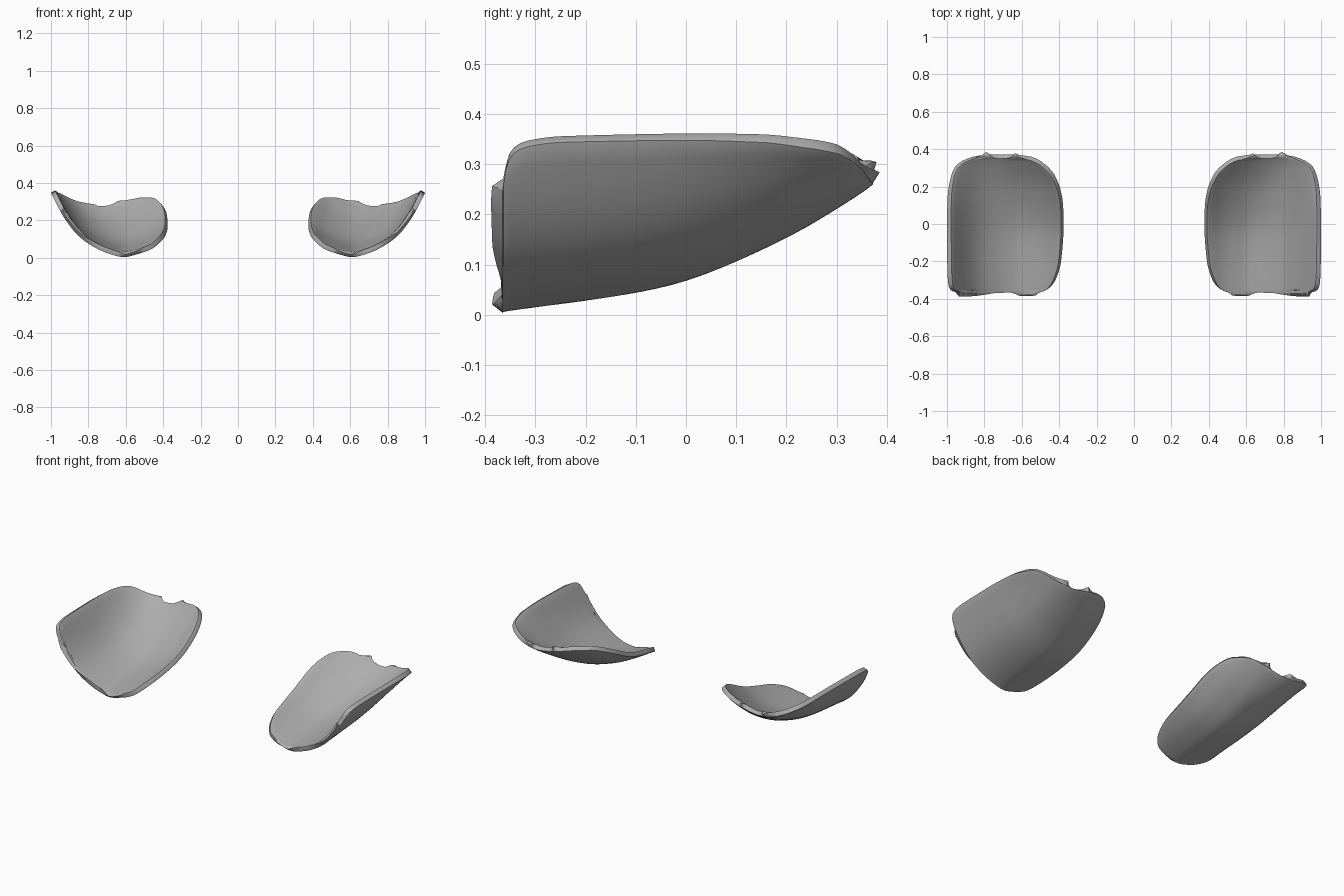
import bpy, bmesh, math

if "Cube" in bpy.data.objects:
    bpy.data.objects.remove(bpy.data.objects["Cube"])


def curve(pts, t):
    """Smooth (monotone cubic) lookup through a few (t, value) points."""
    n = len(pts)
    t = min(max(t, pts[0][0]), pts[-1][0])
    d = [(pts[i + 1][1] - pts[i][1]) / (pts[i + 1][0] - pts[i][0]) for i in range(n - 1)]
    m = [d[0]] + [0 if a * b <= 0 else 2 * a * b / (a + b) for a, b in zip(d, d[1:])] + [d[-1]]
    for i in range(n - 1):
        if t <= pts[i + 1][0]:
            h = pts[i + 1][0] - pts[i][0]
            s = (t - pts[i][0]) / h
            return ((1 + 2 * s) * (1 - s) ** 2 * pts[i][1] + s * (1 - s) ** 2 * h * m[i]
                    + s * s * (3 - 2 * s) * pts[i + 1][1] + s * s * (s - 1) * h * m[i + 1])


# plan outline: inner and outer x for each y
INNER = [(-.365, .52), (-.355, .475), (-.34, .45), (-.30, .42), (-.2, .39), (0, .376),
         (.1, .379), (.18, .392), (.27, .43), (.33, .49), (.36, .55), (.372, .63)]
OUTER = [(-.365, .95), (-.358, .973), (-.345, .986), (-.32, .993), (-.25, .998), (0, 1.0),
         (.15, .996), (.25, .98), (.3, .96), (.33, .93), (.36, .86), (.372, .78)]
# underside cross-sections (x, z) at front and back, and the blend along y
FRONT = [(.37, .10), (.41, .075), (.46, .045), (.53, .022), (.61, .004), (.69, .022),
         (.77, .058), (.85, .115), (.93, .215), (1.0, .347)]
BACK = [(.37, .455), (.42, .415), (.47, .365), (.53, .325), (.6, .29), (.68, .268), (.75, .26),
        (.82, .27), (.9, .305), (.96, .337), (1.0, .35)]
BLEND = [(-.365, 0), (-.05, .17), (.19, .52), (.35, .92), (.372, 1.0)]

ROWS, COLS = 36, 28

grey = bpy.data.materials.new("dark_grey")
grey.diffuse_color = (.42, .42, .42, 1)
grey.use_nodes = True
grey.node_tree.nodes["Principled BSDF"].inputs["Base Color"].default_value = grey.diffuse_color


def make_shell(name, side):
    bm = bmesh.new()
    grid = []
    for j in range(ROWS + 1):
        y = .0035 + .3685 * math.sin((j / ROWS - .5) * math.pi)
        xi, xo, s = curve(INNER, y), curve(OUTER, y), curve(BLEND, y)
        row = []
        for i in range(COLS + 1):
            x = xi + (xo - xi) * i / COLS
            z = curve(FRONT, x) * (1 - s) + curve(BACK, x) * s
            row.append(bm.verts.new((side * x, y, z)))
        grid.append(row)
    for j in range(ROWS):
        for i in range(COLS):
            q = [grid[j][i], grid[j][i + 1], grid[j + 1][i + 1], grid[j + 1][i]]
            bm.faces.new(q if side > 0 else q[::-1])
    # even out small ripples inside the shell
    inside = [v for v in bm.verts if not v.is_boundary]
    for _ in range(4):
        bmesh.ops.smooth_vert(bm, verts=inside, factor=.5, use_axis_z=True)
    mesh = bpy.data.meshes.new(name)
    bm.to_mesh(mesh)
    bm.free()
    mesh.materials.append(grey)
    ob = bpy.data.objects.new(name, mesh)
    bpy.context.collection.objects.link(ob)
    # wall thickness grows towards the hollow side, rim softened
    solid = ob.modifiers.new("thickness", 'SOLIDIFY')
    solid.thickness, solid.offset = .026, 1
    bevel = ob.modifiers.new("soft_rim", 'BEVEL')
    bevel.width, bevel.segments = .008, 2
    bevel.limit_method, bevel.angle_limit = 'ANGLE', math.radians(50)
    bpy.ops.object.select_all(action='DESELECT')
    ob.select_set(True)
    bpy.context.view_layer.objects.active = ob
    bpy.ops.object.shade_smooth_by_angle(angle=math.radians(40))


# mirrored pair of curved shells
make_shell("right_curved_shell", 1)
make_shell("left_curved_shell", -1)
